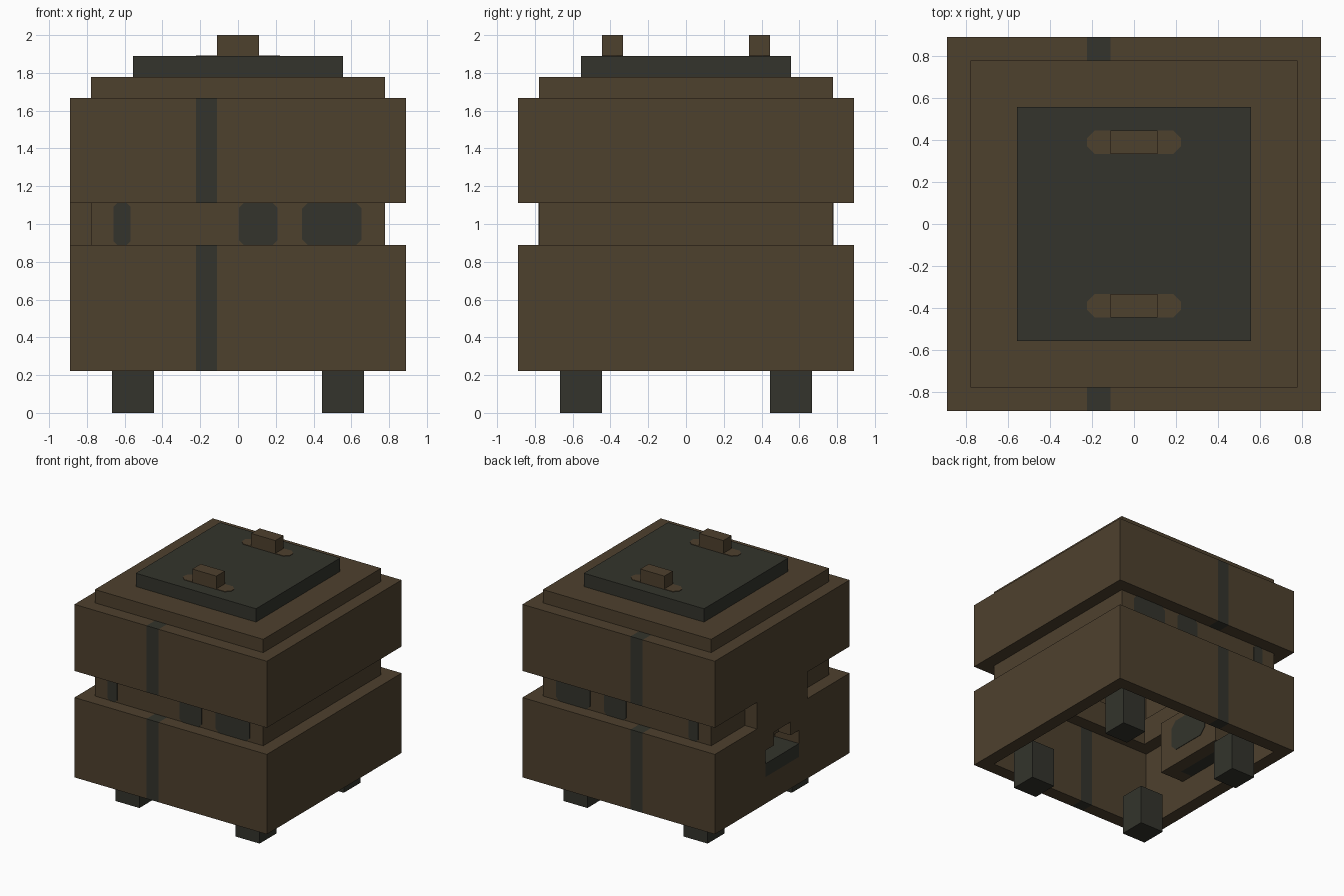
import bpy, bmesh
from mathutils import Vector

cube = bpy.data.objects.get("Cube")
if cube:
    bpy.data.objects.remove(cube, do_unlink=True)

U = 1 / 9  # grid step


def material(name, rgb):
    m = bpy.data.materials.new(name)
    m.use_nodes = True
    col = (*rgb, 1)
    m.diffuse_color = col
    bsdf = m.node_tree.nodes["Principled BSDF"]
    bsdf.inputs["Base Color"].default_value = col
    bsdf.inputs["Roughness"].default_value = 0.9
    return m


BROWN = material("dark_brown", (0.076, 0.052, 0.027))
IRON = material("dark_iron", (0.033, 0.034, 0.025))


def finish(name, bm, mat):
    bmesh.ops.recalc_face_normals(bm, faces=bm.faces)
    me = bpy.data.meshes.new(name)
    bm.to_mesh(me)
    bm.free()
    me.materials.append(mat)
    ob = bpy.data.objects.new(name, me)
    bpy.context.collection.objects.link(ob)
    return ob


def boxes(name, mat, *specs):
    """One part from boxes given as (x0, x1, y0, y1, z0, z1) in grid steps."""
    bm = bmesh.new()
    for x0, x1, y0, y1, z0, z1 in specs:
        verts = bmesh.ops.create_cube(bm, size=1)["verts"]
        for v in verts:
            v.co = Vector((x0 if v.co.x < 0 else x1,
                           y0 if v.co.y < 0 else y1,
                           z0 if v.co.z < 0 else z1)) * U
    return finish(name, bm, mat)


def plate(name, mat, origin, a, b, w, h, cuts, thick=0.004):
    """Thin plate with cut corners; cuts = bottom-left, bottom-right, top-right, top-left."""
    a, b, o = Vector(a), Vector(b), Vector(origin)
    n = a.cross(b) * thick
    corners = [((0, 0), (0, 1), (1, 0)), ((w, 0), (-1, 0), (0, 1)),
               ((w, h), (0, -1), (-1, 0)), ((0, h), (1, 0), (0, -1))]
    pts = []
    for (p, d_in, d_out), c in zip(corners, cuts):
        if c:
            pts += [(p[0] + d_in[0] * c, p[1] + d_in[1] * c),
                    (p[0] + d_out[0] * c, p[1] + d_out[1] * c)]
        else:
            pts.append(p)
    bm = bmesh.new()
    face = bm.faces.new([bm.verts.new(o + a * s + b * t) for s, t in pts])
    ext = bmesh.ops.extrude_face_region(bm, geom=[face], use_keep_orig=True)["geom"]
    for v in ext:
        if isinstance(v, bmesh.types.BMVert):
            v.co += n
    return finish(name, bm, mat)


# Lower and upper hollow casings, each with an iron strap set into front and back
for part, z0, z1 in (("lower", 2, 8), ("upper", 10, 15)):
    for side, y0, y1 in (("front", -8, -7), ("back", 7, 8)):
        boxes(f"{part}_{side}_wall", BROWN, (-7, -2, y0, y1, z0, z1), (-1, 7, y0, y1, z0, z1))
        boxes(f"{part}_{side}_strap", IRON, (-2, -1, y0, y1, z0, z1))
    boxes(f"{part}_left_wall", BROWN, (7, 8, -8, 8, z0, z1))
boxes("upper_right_wall", BROWN, (-8, -7, -8, 8, 10, 15))

# Lower right wall with a stepped opening
boxes("lower_right_wall", BROWN,
      (-8, -7, -8, 8, 2, 4),
      (-8, -7, -8, -2, 4, 6), (-8, -7, 2, 8, 4, 6),
      (-8, -7, -8, -1, 6, 7), (-8, -7, 1, 8, 6, 7),
      (-8, -7, -8, 8, 7, 8))

# Niche housing behind the opening, with its tray and inner panel
boxes("niche_housing", BROWN,
      (-6, -5, -3, 3, 4, 8),
      (-7, -6, -3, -2, 4, 8), (-7, -6, 2, 3, 4, 8),
      (-7, -6, -2, 2, 6, 8))
boxes("niche_tray", IRON, (-8, -6, -2, 2, 4, 5))
plate("niche_panel", IRON, (-5 * U, -0.2, 0.57), (0, 1, 0), (0, 0, 1), 0.4, 0.26, [0.05] * 4)

# Recessed hollow neck and the bridge across it
boxes("neck", BROWN,
      (-7, 7, -7, -6, 8, 10), (-7, 7, 6, 7, 8, 10),
      (-7, -6, -6, 6, 8, 10), (6, 7, -6, 6, 8, 10))
boxes("neck_bridge", BROWN, (-8, -7, -3, 3, 8, 10))

# Neck windows, same layout front and back
for i, (x0, x1, c) in enumerate(((-0.66, -0.57, 0.02), (0.005, 0.21, 0.025), (0.34, 0.655, 0.03))):
    plate(f"front_window_{i + 1}", IRON, (x0, -7 * U, 8 * U), (1, 0, 0), (0, 0, 1),
          x1 - x0, 2 * U, [c] * 4)
    plate(f"back_window_{i + 1}", IRON, (x1, 7 * U, 8 * U), (-1, 0, 0), (0, 0, 1),
          x1 - x0, 2 * U, [c] * 4)

# Stepped lid
boxes("lid_base", BROWN, (-7, 7, -7, 7, 15, 16))
boxes("lid_plate", IRON, (-5, 5, -5, 5, 16, 17))

# Handles with rounded mounting tabs
for side, y in (("front", -4), ("back", 3)):
    boxes(f"{side}_handle", BROWN, (-1, 1, y, y + 1, 17, 18))
    plate(f"{side}_handle_right_tab", BROWN, (-2 * U, y * U, 17 * U), (1, 0, 0), (0, 1, 0),
          U, U, [0.035, 0, 0, 0.035])
    plate(f"{side}_handle_left_tab", BROWN, (U, y * U, 17 * U), (1, 0, 0), (0, 1, 0),
          U, U, [0, 0.035, 0.035, 0])

# Legs
for fb, y in (("front", -6), ("back", 4)):
    for lr, x in (("right", -6), ("left", 4)):
        boxes(f"{fb}_{lr}_leg", IRON, (x, x + 2, y, y + 2, 0, 3))
